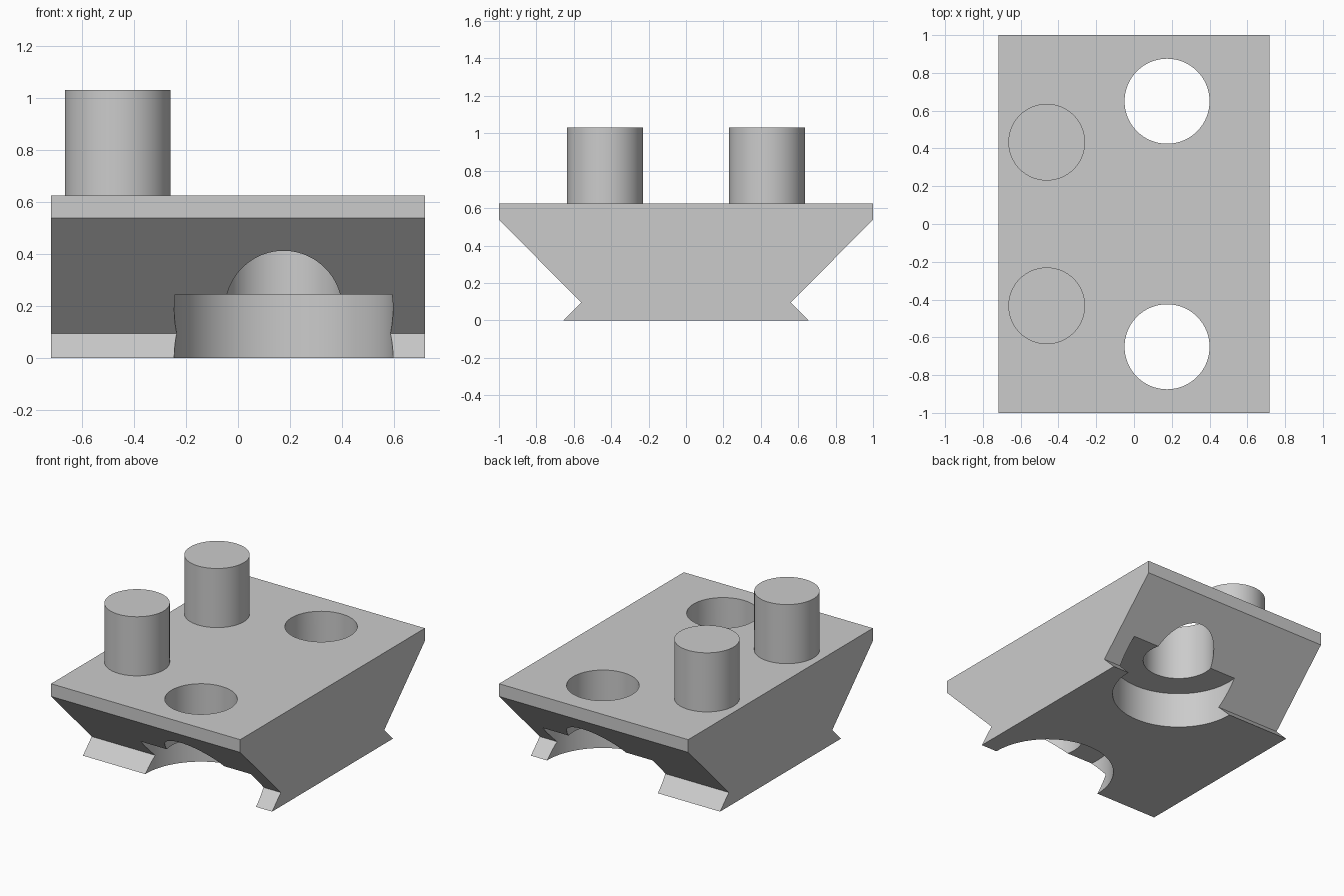
import bpy, bmesh, math

cube = bpy.data.objects.get("Cube")
if cube:
    bpy.data.objects.remove(cube, do_unlink=True)

grey = bpy.data.materials.new("plain grey")
grey.use_nodes = True
colour = (0.6, 0.6, 0.6, 1)
grey.diffuse_color = colour
grey.node_tree.nodes["Principled BSDF"].inputs["Base Color"].default_value = colour

HALF_X, TOP = 0.717, 0.625


def add_object(name, bm):
    bmesh.ops.recalc_face_normals(bm, faces=bm.faces)
    mesh = bpy.data.meshes.new(name)
    bm.to_mesh(mesh)
    bm.free()
    mesh.materials.append(grey)
    ob = bpy.data.objects.new(name, mesh)
    bpy.context.collection.objects.link(ob)
    return ob


def cylinder(name, x, y, r, z0, z1):
    bm = bmesh.new()
    bmesh.ops.create_cone(bm, cap_ends=True, segments=96, radius1=r, radius2=r, depth=z1 - z0)
    bmesh.ops.translate(bm, verts=bm.verts, vec=(x, y, (z0 + z1) / 2))
    return add_object(name, bm)


def smooth(ob):
    bpy.ops.object.select_all(action="DESELECT")
    ob.select_set(True)
    bpy.context.view_layer.objects.active = ob
    bpy.ops.object.shade_smooth_by_angle(angle=math.radians(30))


# Body: tapered profile with a notched foot, extruded along x
half = [(0.655, 0), (0.56, 0.095), (1, 0.538), (1, TOP)]
profile = half + [(-y, z) for y, z in reversed(half)]
bm = bmesh.new()
face = bm.faces.new([bm.verts.new((-HALF_X, y, z)) for y, z in profile])
side = bmesh.ops.extrude_face_region(bm, geom=[face])
bmesh.ops.translate(bm, verts=[v for v in side["geom"] if isinstance(v, bmesh.types.BMVert)],
                    vec=(2 * HALF_X, 0, 0))
body = add_object("body", bm)

# Through holes with wide counterbores from below
cutters = []
for label, s in (("front", -1), ("back", 1)):
    cutters.append(cylinder(label + "_hole_cutter", 0.175, s * 0.65, 0.225, -0.1, TOP + 0.1))
    cutters.append(cylinder(label + "_counterbore_cutter", 0.175, s * 0.65, 0.42, -0.1, 0.245))
for cutter in cutters:
    mod = body.modifiers.new(cutter.name, "BOOLEAN")
    mod.operation, mod.solver, mod.object = "DIFFERENCE", "EXACT", cutter
    bpy.context.view_layer.objects.active = body
    bpy.ops.object.modifier_apply(modifier=mod.name)
for cutter in cutters:
    bpy.data.objects.remove(cutter, do_unlink=True)
smooth(body)

# Pegs on the top plate
for label, s in (("front", -1), ("back", 1)):
    smooth(cylinder(label + "_peg", -0.462, s * 0.433, 0.203, TOP, 1.03))
